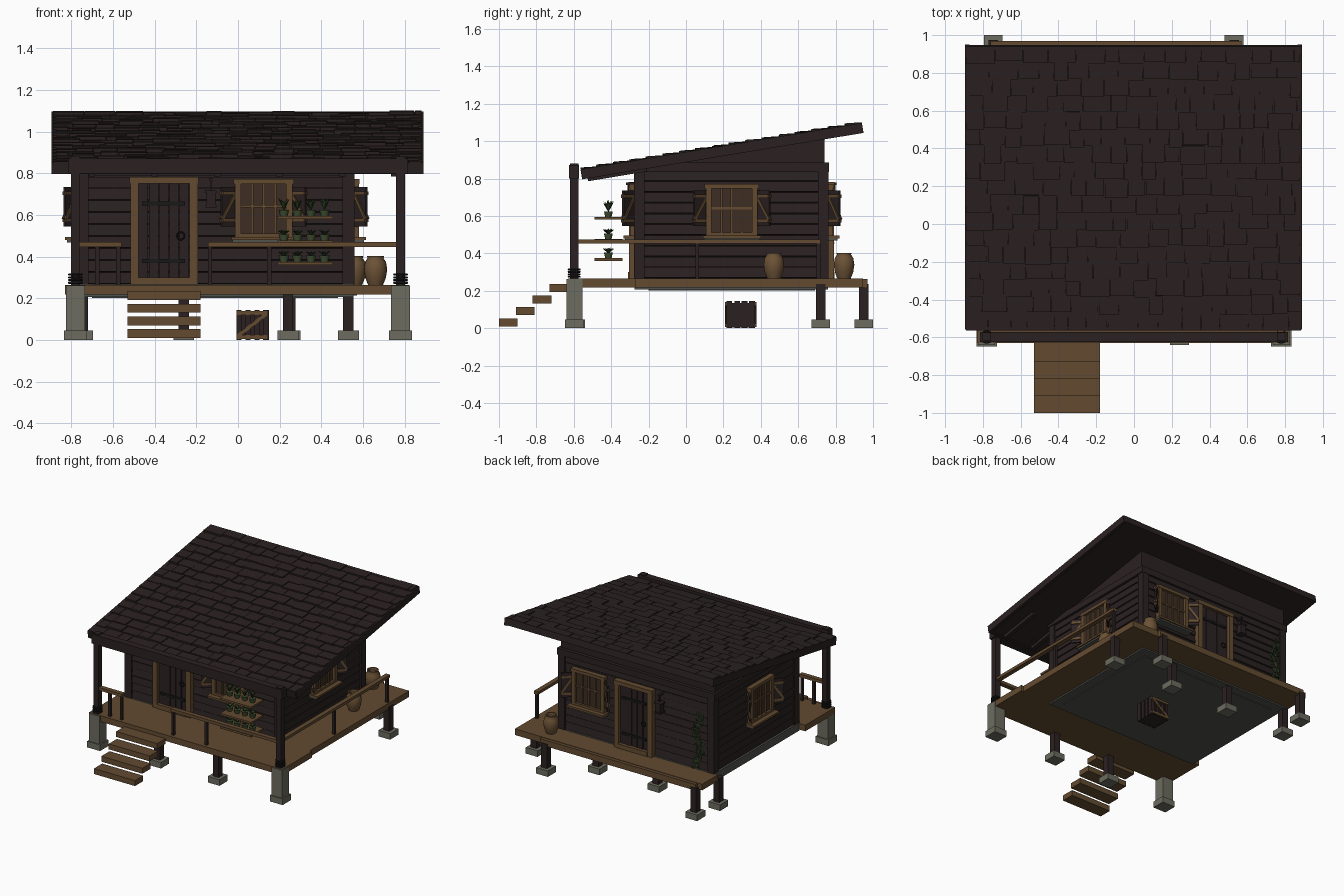
import bpy, bmesh, math, random
from mathutils import Matrix, Vector

if "Cube" in bpy.data.objects:
    bpy.data.objects.remove(bpy.data.objects["Cube"])

random.seed(4)


def mat(name, r, g, b):
    m = bpy.data.materials.new(name)
    m.diffuse_color = (r, g, b, 1)
    m.use_nodes = True
    m.node_tree.nodes["Principled BSDF"].inputs["Base Color"].default_value = m.diffuse_color
    return m


DARK = mat("dark timber", 0.024, 0.0155, 0.0155)
WOOD = mat("warm wood", 0.125, 0.07, 0.03)
STONE = mat("pale stone", 0.15, 0.15, 0.115)
SLAB = mat("grey slab", 0.08, 0.085, 0.075)
PANE = mat("window brown", 0.045, 0.027, 0.017)
CLAY = mat("clay", 0.15, 0.085, 0.037)
LEAF = mat("leaf green", 0.022, 0.05, 0.014)
PLANTER = mat("planter green", 0.05, 0.075, 0.03)
IRON = mat("black iron", 0.01, 0.009, 0.009)

I = Matrix.Identity(4)


def finish(bm, name, m):
    bmesh.ops.recalc_face_normals(bm, faces=bm.faces)
    me = bpy.data.meshes.new(name)
    bm.to_mesh(me)
    bm.free()
    ob = bpy.data.objects.new(name, me)
    me.materials.append(m)
    bpy.context.collection.objects.link(ob)
    return ob


def add_box(bm, b, M=I):
    x0, x1, y0, y1, z0, z1 = b
    T = Matrix.Translation(((x0 + x1) / 2, (y0 + y1) / 2, (z0 + z1) / 2))
    S = Matrix.Diagonal((x1 - x0, y1 - y0, z1 - z0, 1))
    bmesh.ops.create_cube(bm, size=1, matrix=M @ T @ S)


def boxes(name, m, items, M=I):
    """Boxes given as x0, x1, y0, y1, z0, z1 joined in one object."""
    bm = bmesh.new()
    for b in items:
        add_box(bm, b, M)
    return finish(bm, name, m)


def bar(name, m, p, q, w, t, M=I):
    """Straight bar from p to q in the local xz plane."""
    p, q = Vector(p), Vector(q)
    d = q - p
    R = Matrix.Rotation(-math.atan2(d.z, d.x), 4, 'Y')
    return boxes(name, m, [(0, d.length, -t / 2, t / 2, -w / 2, w / 2)], M @ Matrix.Translation(p) @ R)


def lathe(name, m, profile, loc, seg=18):
    bm = bmesh.new()
    vs = [bm.verts.new((r, 0, z)) for r, z in profile]
    es = [bm.edges.new(e) for e in zip(vs, vs[1:])]
    bmesh.ops.spin(bm, geom=vs + es, axis=(0, 0, 1), cent=(0, 0, 0), angle=math.tau, steps=seg)
    bmesh.ops.remove_doubles(bm, verts=bm.verts, dist=1e-4)
    bmesh.ops.translate(bm, verts=bm.verts, vec=loc)
    ob = finish(bm, name, m)
    for p in ob.data.polygons:
        p.use_smooth = abs(p.normal.z) < 0.9
    return ob


# Deck, floor slab and steps
boxes("deck", WOOD, [(-.83, .82, -.63, -.27, .218, .265), (.54, .80, -.27, .76, .218, .265),
                     (-.80, .80, .75, .945, .218, .265), (-.76, .57, .94, .97, .215, .262)])
boxes("floor_slab", SLAB, [(-.775, .555, -.275, .76, .207, .268), (-.70, .48, -.20, .69, .202, .21)])
boxes("steps", WOOD, [(-.53, -.18, -1 + .09 * i, -.9 + .09 * i, .01 + .061 * i, .052 + .061 * i) for i in range(4)])

# Stone footings and stilts
spots = [(-.26, -.59), (.24, -.59), (-.78, .72), (-.26, .72), (.25, .72), (.78, .72), (-.745, .95), (.53, .95)]
boxes("stilt_footings", STONE, [(x - .05, x + .05, y - .05, y + .05, 0, .047) for x, y in spots])
boxes("stilts", DARK, [(x - .025, x + .025, y - .025, y + .025, .04, .235) for x, y in spots])
for x in (-.78, .78):
    boxes("porch_pier", STONE, [(x - .055, x + .055, -.648, -.545, 0, .047), (x - .045, x + .045, -.64, -.553, .04, .262)])
    boxes("porch_post", DARK, [(x - .022, x + .022, -.62, -.575, .26, .88)])
    for k in range(4):
        bpy.ops.mesh.primitive_torus_add(location=(x, -.598, .275 + .013 * k), major_radius=.03, minor_radius=.006,
                                         major_segments=14, minor_segments=6)
        bpy.context.object.name = "post_rope"
        bpy.context.object.data.materials.append(IRON)
boxes("porch_beam", DARK, [(-.815, .815, -.625, -.573, .80, .872)])

# Walls: core, overlapping boards, corner posts and trim
boxes("wall_core", DARK, [(-.745, .53, -.25, .735, .266, .86)])
bm = bmesh.new()
for i in range(10):
    z = .268 + i * .0575
    for half, yaw, cx, cy in ((.645, 0, -.108, -.25), (.645, math.pi, -.108, .735),
                              (.5, math.pi / 2, .53, .243), (.5, -math.pi / 2, -.745, .243)):
        M = Matrix.Translation((cx, cy, z)) @ Matrix.Rotation(yaw, 4, 'Z') @ Matrix.Rotation(random.uniform(-.16, -.08), 4, 'X')
        add_box(bm, (-half, half, -.02, .005, .001, .054), M)
finish(bm, "wall_boards", DARK)
boxes("corner_posts", DARK, [(x - .028, x + .028, y - .028, y + .028, .266, .86) for x in (-.745, .53) for y in (-.25, .735)])
boxes("wall_top_trim", DARK, [(-.78, .565, -.285, -.24, .835, .885), (-.78, .565, .725, .765, .835, .885),
                              (-.78, -.735, -.24, .725, .835, .885), (.52, .565, -.24, .725, .835, .885)])
bm = bmesh.new()
side = [(-.5, .81), (-.27, .86), (.74, .87), (.74, 1.04), (-.5, .83)]
f = bm.faces.new([bm.verts.new((-.765, y, z)) for y, z in side])
g = bmesh.ops.extrude_face_region(bm, geom=[f])
bmesh.ops.translate(bm, verts=[v for v in g['geom'] if isinstance(v, bmesh.types.BMVert)], vec=(1.315, 0, 0))
finish(bm, "gable_wall", DARK)

# Sloped roof with staggered shingles
RM = Matrix.Translation((0, -.565, .855)) @ Matrix.Rotation(math.atan(.165), 4, 'X')
L = 1.525
boxes("roof_slab", DARK, [(-.88, .875, 0, L, -.05, -.012)], RM)
boxes("roof_edge_boards", DARK, [(-.895, -.87, .005, L, -.06, -.006), (.865, .89, .005, L, -.06, -.006),
                                 (-.89, .885, 0, .02, -.06, -.006), (-.89, .885, L - .02, L, -.055, -.006)], RM)
bm = bmesh.new()
rows = 17
for r in range(rows):
    x = -.888
    while x < .87:
        w = min(random.uniform(.07, .16), .883 - x)
        low = r * L / rows + (random.uniform(-.006, .012) if r else .002)
        top = random.uniform(-.002, .006)
        M = RM @ Matrix.Translation((0, low, 0)) @ Matrix.Rotation(-.1, 4, 'X')
        add_box(bm, (x, x + w - .003, 0, min(.1, L - low), -.013, top), M)
        x += w
finish(bm, "roof_shingles", DARK)
boxes("rafters", DARK, [(x - .015, x + .015, .03, .35, -.075, -.045) for x in (-.7, -.4, -.1, .2, .5, .75)], RM)

# Railings
boxes("rails", WOOD, [(-.76, -.56, -.615, -.58, .447, .47), (-.145, .76, -.615, -.58, .447, .47),
                      (.76, .795, -.58, .72, .452, .474)])
fr = [(x - .01, x + .01, -.607, -.587, .262, .45) for x in (-.675, -.575, -.135, .15)]
sd = [(.768, .788, y - .01, y + .01, .262, .455) for y in (.06, .708)]
boxes("rail_posts", DARK, fr + sd)


def window(M):
    boxes("window_pane", PANE, [(-.12, .12, -.012, .02, .50, .76)], M)
    boxes("window_frame", WOOD, [(-.138, -.108, -.03, .02, .49, .765), (.108, .138, -.03, .02, .49, .765),
                                 (-.145, .145, -.033, .02, .748, .772), (-.138, .138, -.03, .02, .49, .512)], M)
    boxes("window_bars", WOOD, [(x - .006, x + .006, -.022, 0, .5, .76) for x in (-.055, 0, .055)]
          + [(-.12, .12, -.02, 0, .635, .647)], M)
    boxes("window_sill", WOOD, [(-.155, .155, -.065, .01, .48, .495)], M)
    boxes("sill_support", SLAB, [(-.15, .15, -.055, .01, .468, .481)], M)
    for s in (-1, 1):
        H = M @ Matrix.Translation((.138 * s, -.012, 0)) @ Matrix.Rotation(-s * .7, 4, 'Z')
        boxes("shutter", DARK, [(min(0, s * .085), max(0, s * .085), -.006, .006, .545, .735)], H)
        for y in (-.009, .009):
            K = H @ Matrix.Translation((0, y, 0))
            bar("shutter_rail", WOOD, (0, 0, .575), (s * .085, 0, .575), .018, .008, K)
            bar("shutter_rail", WOOD, (0, 0, .705), (s * .085, 0, .705), .018, .008, K)
            bar("shutter_brace", WOOD, (0, 0, .705), (s * .085, 0, .58), .016, .008, K)


def door(M):
    boxes("door_frame", WOOD, [(-.162, -.122, -.035, .02, .266, .775), (.122, .162, -.035, .02, .266, .775),
                               (-.165, .165, -.038, .02, .752, .782), (-.125, .125, -.04, .02, .266, .3)], M)
    boxes("door_planks", DARK, [(-.122 + .049 * i, -.076 + .049 * i, -.014 - .003 * (i % 2), .02, .3, .752) for i in range(5)], M)
    boxes("door_straps", IRON, [(-.105, .1, -.022, 0, z, z + .02) for z in (.37, .645)], M)
    bpy.ops.mesh.primitive_torus_add(major_radius=.018, minor_radius=.004, major_segments=14, minor_segments=6)
    o = bpy.context.object
    o.name = "door_ring"
    o.data.materials.append(IRON)
    o.matrix_world = M @ Matrix.Translation((.08, -.022, .5)) @ Matrix.Rotation(math.pi / 2, 4, 'X')


def lantern(M):
    boxes("lantern", DARK, [(-.022, .022, -.062, -.018, .645, .705), (-.028, .028, -.068, -.012, .705, .718),
                            (-.027, .027, -.067, -.013, .635, .647), (-.004, .004, -.044, -.036, .715, .77),
                            (-.008, .008, -.05, .01, .765, .778)], M)


def place(x, y, yaw=0):
    return Matrix.Translation((x, y, 0)) @ Matrix.Rotation(yaw, 4, 'Z')


FRONT, BACK = -.27, .755
window(place(.123, FRONT))
window(place(.55, .245, math.pi / 2))
window(place(-.765, .2, -math.pi / 2))
window(place(.29, BACK, math.pi))
door(place(-.355, FRONT))
door(place(-.10, BACK, math.pi))
lantern(place(-.13, FRONT))
lantern(place(-.33, BACK, math.pi))

# Clay jars
jar = [(0, 0), (.036, 0), (.05, .035), (.056, .075), (.05, .11), (.038, .128), (.042, .138), (.032, .138), (.03, .12), (0, .12)]
lathe("side_jar", CLAY, jar, (.66, .47, .265))
lathe("back_jar", CLAY, jar, (.56, .845, .265))


def leaves(bm, base, n, spread, h):
    """Tuft of narrow pointed blades."""
    for k in range(n):
        a = k * 2.4
        d, s = Vector((math.cos(a), math.sin(a), 0)), Vector((-math.sin(a), math.cos(a), 0)) * .006
        mid = base + d * spread * .5 + Vector((0, 0, h * random.uniform(.5, .7)))
        tip = base + d * spread + Vector((0, 0, h * random.uniform(.7, 1.05)))
        bm.faces.new([bm.verts.new(v) for v in (base, mid - s, tip, mid + s)])


# Hanging plant shelves
bm = bmesh.new()
for z, h in ((.36, .03), (.462, .03), (.58, .065)):
    boxes("plant_shelf", WOOD, [(.19, .455, -.49, -.34, z, z + .015)])
    for x in (.22, .285, .35, .415):
        lathe("planter", PLANTER, [(0, 0), (.018, 0), (.025, .03), (0, .028)], (x, -.415, z + .015), 10)
        leaves(bm, Vector((x, -.415, z + .04)), 9, .03, h)
finish(bm, "shelf_plants", LEAF)

# Ivy climbing the back wall
bm = bmesh.new()
for i in range(130):
    z = random.uniform(.28, .72)
    c = Vector((-.655 + .02 * math.sin(z * 25) + random.uniform(-.035, .035), .778 + random.uniform(0, .012), z))
    M = Matrix.Translation(c) @ Matrix.Rotation(random.uniform(0, 3), 4, 'Y') @ Matrix.Rotation(random.uniform(-.6, .6), 4, 'X')
    bm.faces.new([bm.verts.new(M @ Vector((x, 0, y))) for x, y in ((-.014, 0), (0, -.009), (.014, 0), (0, .009))])
finish(bm, "ivy", LEAF)

# Crate under the floor
boxes("crate", DARK, [(0, .14, .225, .36, .004, .135)]
      + [(x, x + .025, y, y + .01, 0, .145) for x in (-.008, .035, .078, .12) for y in (.216, .359)]
      + [(x, x + .01, y, y + .03, 0, .145) for x in (-.008, .138) for y in (.217, .258, .298, .338)])
for y in (.213, .372):
    M = Matrix.Translation((0, y, 0))
    for p, q in (((-.008, 0, .015), (.145, 0, .015)), ((-.008, 0, .13), (.145, 0, .13)), ((0, 0, .02), (.135, 0, .125))):
        bar("crate_brace", WOOD, p, q, .018, .008, M)
